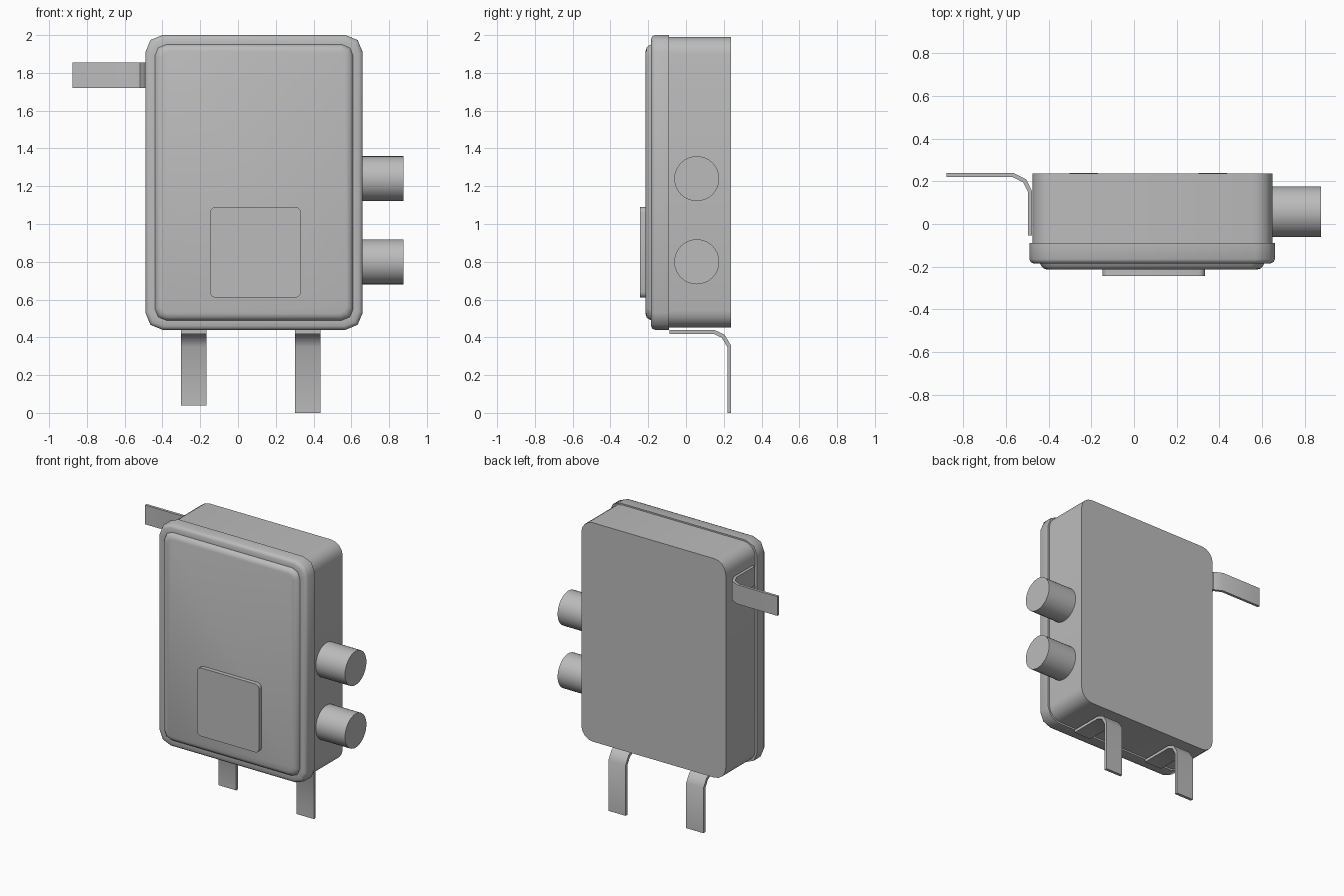
import bpy, bmesh, math
from mathutils import Vector

if "Cube" in bpy.data.objects:
    bpy.data.objects.remove(bpy.data.objects["Cube"], do_unlink=True)

GREY = (0.5, 0.5, 0.5, 1)
grey = bpy.data.materials.new("plain grey")
grey.use_nodes = True
grey.diffuse_color = GREY
grey.node_tree.nodes["Principled BSDF"].inputs["Base Color"].default_value = GREY


def finish(name, bm, angle=35):
    bmesh.ops.recalc_face_normals(bm, faces=bm.faces)
    mesh = bpy.data.meshes.new(name)
    bm.to_mesh(mesh)
    bm.free()
    mesh.materials.append(grey)
    obj = bpy.data.objects.new(name, mesh)
    bpy.context.collection.objects.link(obj)
    bpy.ops.object.select_all(action="DESELECT")
    obj.select_set(True)
    bpy.context.view_layer.objects.active = obj
    bpy.ops.object.shade_smooth_by_angle(angle=math.radians(angle))
    return obj


def loft(bm, rings):
    """Skin equal-length rings of points and cap both ends."""
    loops = [[bm.verts.new(p) for p in ring] for ring in rings]
    for a, b in zip(loops, loops[1:]):
        for i in range(len(a)):
            j = (i + 1) % len(a)
            bm.faces.new((a[i], a[j], b[j], b[i]))
    bm.faces.new(loops[0])
    bm.faces.new(loops[-1])


def rounded_ring(x0, x1, z0, z1, radius, segments, y):
    corners = ((x1 - radius, z1 - radius), (x0 + radius, z1 - radius),
               (x0 + radius, z0 + radius), (x1 - radius, z0 + radius))
    ring = []
    for quarter, (cx, cz) in enumerate(corners):
        for s in range(segments + 1):
            a = (quarter + s / segments) * math.pi / 2
            ring.append((cx + radius * math.cos(a), y, cz + radius * math.sin(a)))
    return ring


def rounded_box(name, bounds, radius, segments, profile, angle=35):
    """The profile lists (inset, y) pairs from back to front."""
    x0, x1, z0, z1 = bounds
    bm = bmesh.new()
    loft(bm, [rounded_ring(x0 + d, x1 - d, z0 + d, z1 - d, max(radius - d * 0.6, 0.01),
                           segments, y) for d, y in profile])
    return finish(name, bm, angle)


def strap(name, path, thickness, place, lo, hi):
    """Bent flat strip: path in a plane, extruded from lo to hi across it."""
    pts = [Vector(p) for p in path]
    left, right = [], []
    for i, p in enumerate(pts):
        before = (p - pts[i - 1]).normalized() if i else None
        after = (pts[i + 1] - p).normalized() if i + 1 < len(pts) else None
        before, after = before or after, after or before
        t = (before + after).normalized()
        n = Vector((-t.y, t.x)) * thickness / 2 / max(t.dot(before), 0.5)
        left.append(p + n)
        right.append(p - n)
    bm = bmesh.new()
    loft(bm, [[place(l, lo), place(l, hi), place(r, hi), place(r, lo)]
              for l, r in zip(left, right)])
    return finish(name, bm)


# Housing, lid with raised panel, and front plate
rounded_box("housing", (-0.475, 0.648, 0.452, 1.99), 0.09, 4,
            [(0, 0.237), (0, -0.1)])
rounded_box("lid", (-0.49, 0.66, 0.44, 2.0), 0.09, 2,
            [(0, -0.09), (0, -0.165), (0.006, -0.178), (0.02, -0.185),
             (0.05, -0.185), (0.056, -0.197), (0.066, -0.208), (0.085, -0.214)], 50)
rounded_box("front_plate", (-0.148, 0.333, 0.61, 1.09), 0.03, 3,
            [(0, -0.21), (0, -0.243)])

# Side connectors
for label, z in (("upper", 1.24), ("lower", 0.8)):
    bm = bmesh.new()
    loft(bm, [[(x, 0.057 + 0.119 * math.cos(i * math.pi / 16),
                z + 0.119 * math.sin(i * math.pi / 16)) for i in range(32)]
              for x in (0.63, 0.875)])
    finish(label + "_connector", bm)

# Bent mounting straps
for label, lo, hi, end in (("right", -0.303, -0.168, 0.04), ("left", 0.302, 0.436, 0)):
    strap(label + "_bottom_strap",
          [(-0.088, 0.428), (0.15, 0.428), (0.197, 0.406), (0.229, 0.352), (0.229, end)],
          0.021, lambda p, w: (w, p.x, p.y), lo, hi)
strap("side_strap",
      [(-0.487, -0.055), (-0.487, 0.152), (-0.513, 0.203), (-0.566, 0.229), (-0.877, 0.229)],
      0.019, lambda p, w: (p.x, p.y, w), 1.72, 1.855)
